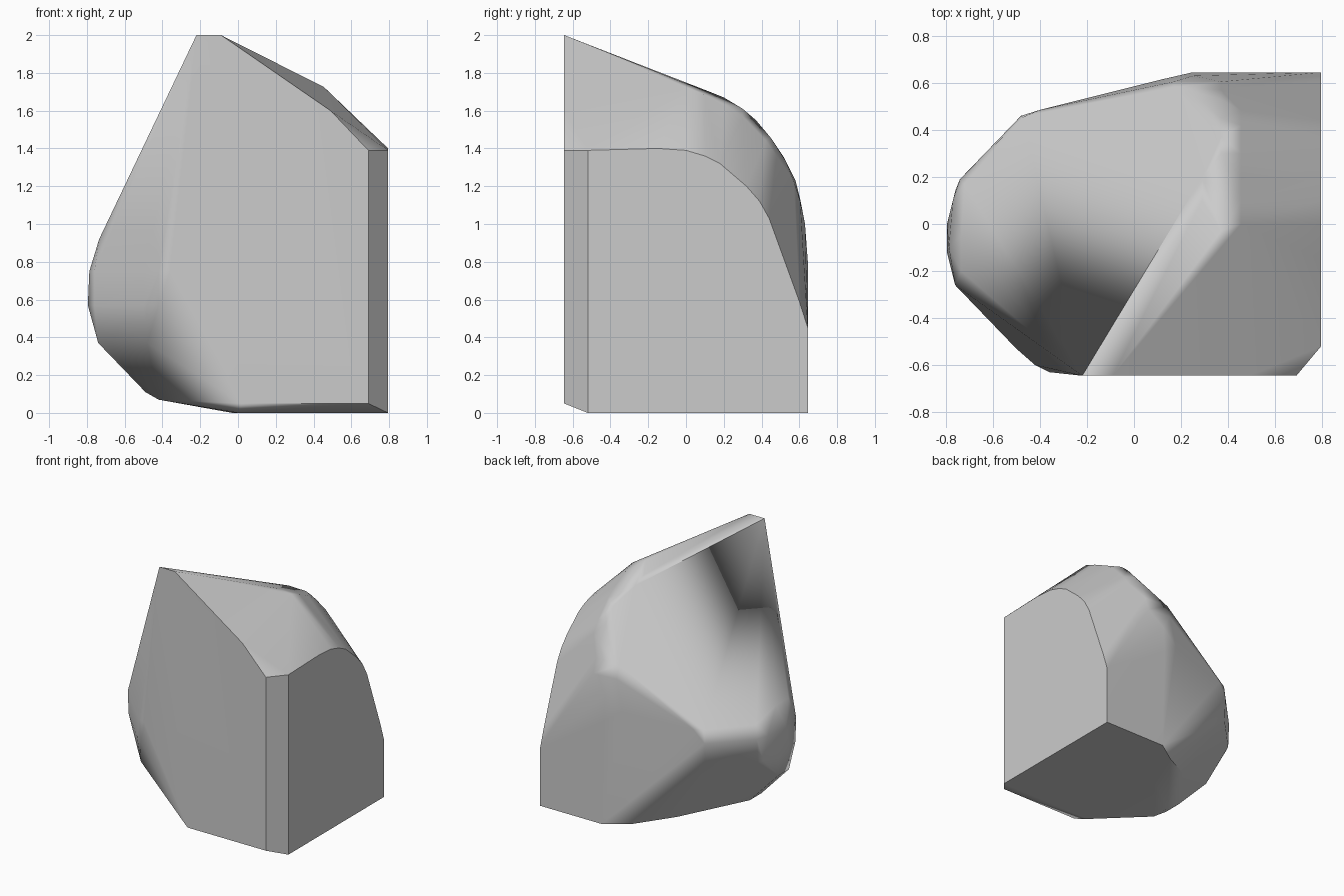
import bpy
import bmesh
import math

cube = bpy.data.objects.get("Cube")
if cube:
    bpy.data.objects.remove(cube, do_unlink=True)


def make_material(name, colour):
    mat = bpy.data.materials.new(name)
    mat.use_nodes = True
    mat.diffuse_color = colour
    mat.node_tree.nodes["Principled BSDF"].inputs["Base Color"].default_value = colour
    return mat


def profile_at_x(x, outline):
    """Place a (y, z) outline on a plane facing sideways."""
    return [(x, y, z) for y, z in outline]


def profile_at_y(y, outline):
    """Place an (x, z) outline on a plane facing front or back."""
    return [(x, y, z) for x, z in outline]


def profile_at_z(z, outline):
    """Place an (x, y) outline on a level plane."""
    return [(x, y, z) for x, y in outline]


def hull_object(name, points, mat):
    """Wrap the profiles in one faceted convex skin."""
    mesh = bpy.data.meshes.new(name)
    bm = bmesh.new()
    for point in points:
        bm.verts.new(point)
    hull = bmesh.ops.convex_hull(bm, input=bm.verts)
    loose = {g for g in hull["geom_interior"] + hull["geom_unused"]
             if isinstance(g, bmesh.types.BMVert) and g.is_valid}
    bmesh.ops.delete(bm, geom=list(loose), context="VERTS")
    # Merge the triangles of each flat side into one face
    bmesh.ops.dissolve_limit(bm, angle_limit=math.radians(0.5),
                             verts=bm.verts, edges=bm.edges)
    bmesh.ops.recalc_face_normals(bm, faces=bm.faces)
    bm.to_mesh(mesh)
    bm.free()
    mesh.materials.append(mat)
    obj = bpy.data.objects.new(name, mesh)
    bpy.context.collection.objects.link(obj)
    return obj


FRONT, BACK, SIDE = -0.645, 0.645, 0.795

# Flat front with the narrow peak
front = profile_at_y(FRONT, [(-0.22, 2), (-0.09, 2), (0.49, 1.6), (0.69, 1.39),
                             (0.69, 0.05), (0.02, 0.05)])

# Flat side with the curved upper back corner
side = profile_at_x(SIDE, [(-0.52, 0), (-0.52, 1.39), (-0.15, 1.4), (0, 1.39),
                           (0.1, 1.36), (0.18, 1.32), (0.32, 1.2), (0.39, 1.12),
                           (0.44, 1.03), (0.6, 0.59), (BACK, 0.45), (BACK, 0)])

# Rounded shoulder: outer edge, then the crown running down towards the back
shoulder = profile_at_x(0.455, [(0, 1.725), (0.1, 1.685), (0.2, 1.635), (0.3, 1.57),
                                (0.42, 1.445), (0.48, 1.36)])
shoulder += profile_at_x(0.37, [(-0.03, 1.755), (0.3, 1.61), (0.37, 1.55), (0.45, 1.455)])
shoulder += profile_at_x(0.29, [(0.1, 1.71), (0.2, 1.67), (0.52, 1.35)])

# Back, narrowing as the curve drops from the shoulder
back = profile_at_x(0.17, [(0.58, 1.23), (0.605, 1.13)])
back += profile_at_x(0.37, [(0.53, 1.33), (0.57, 1.23), (0.605, 1.12)])
back += [(0.25, 0.63, 1), (0.12, 0.615, 0.9)]
back += profile_at_y(BACK, [(0.27, 0), (0.25, 0.8)])

# Flat base, left open on the bulging side
base = profile_at_z(0, [(0, -0.52), (-0.03, 0.2), (0.1, 0.53)])
base += profile_at_z(0.06, [(-0.17, 0.35)])

# Rounded bulge, described by level slices from low to high
bulge = profile_at_z(0.07, [(-0.42, -0.28), (-0.42, -0.12)])
bulge += profile_at_z(0.11, [(-0.49, -0.22), (-0.49, -0.08)])
bulge += profile_at_z(0.37, [(-0.48, -0.5), (-0.74, -0.2), (-0.74, -0.07)])
bulge += profile_at_z(0.57, [(-0.42, -0.59), (-0.5, -0.52), (-0.76, -0.25), (-0.795, -0.12),
                             (-0.795, 0), (-0.76, 0.14), (-0.74, 0.18), (-0.48, 0.45)])
bulge += profile_at_z(0.75, [(-0.36, -0.63), (-0.42, -0.6), (-0.5, -0.53), (-0.76, -0.26),
                             (-0.787, -0.1), (-0.77, 0.1), (-0.74, 0.19), (-0.48, 0.46)])
bulge += profile_at_z(0.85, [(-0.47, 0.455), (-0.4, 0.485), (-0.72, 0.17)])
bulge += profile_at_z(0.92, [(-0.735, -0.2), (-0.735, -0.05)])

stone = make_material("stone grey", (0.6, 0.6, 0.6, 1))
rock = hull_object("rock_body", front + side + shoulder + back + base + bulge, stone)

# Soft rounded areas, crisp edges around the flat sides
bpy.ops.object.select_all(action="DESELECT")
rock.select_set(True)
bpy.context.view_layer.objects.active = rock
bpy.ops.object.shade_smooth_by_angle(angle=math.radians(30))
weighted = rock.modifiers.new("even_shading", "WEIGHTED_NORMAL")
weighted.keep_sharp = True
weighted.weight = 90
